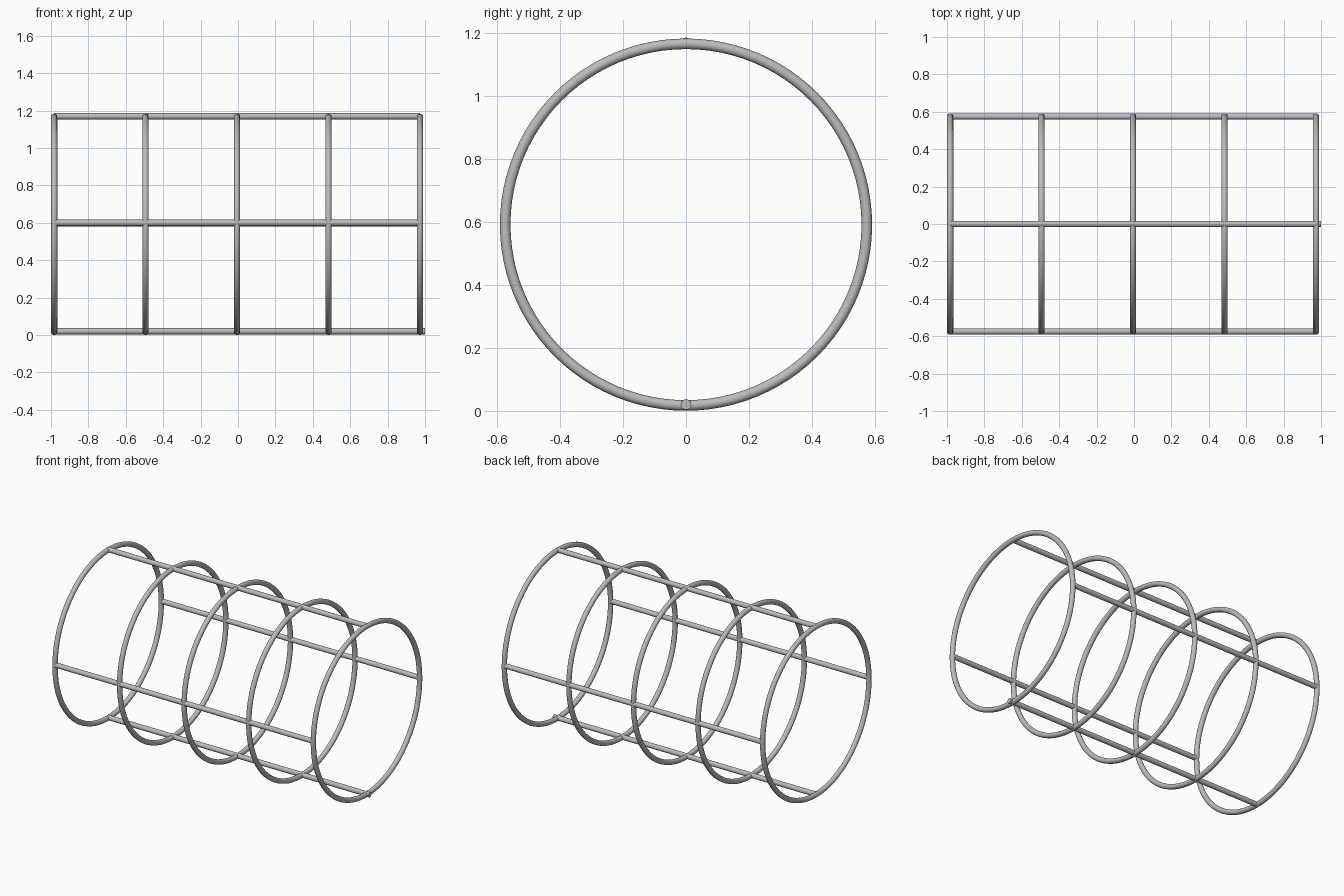
import bpy
import math

cube = bpy.data.objects.get("Cube")
if cube:
    bpy.data.objects.remove(cube, do_unlink=True)

TUBE = 0.0168            # tube radius of hoops and rods
RADIUS = 0.5747          # hoop centreline radius
MID_Z = RADIUS + TUBE
FIRST_X, SPACING, HOOPS = -0.983, 0.489, 5
LAST_X = FIRST_X + SPACING * (HOOPS - 1)

steel = bpy.data.materials.new("grey_steel")
steel.use_nodes = True
colour = (0.5, 0.5, 0.5, 1)
steel.diffuse_color = colour
steel.node_tree.nodes["Principled BSDF"].inputs["Base Color"].default_value = colour


def finish(name):
    obj = bpy.context.object
    obj.name = name
    obj.data.materials.append(steel)
    bpy.ops.object.shade_smooth_by_angle(angle=math.radians(40))


def hoop(name, x):
    bpy.ops.mesh.primitive_torus_add(
        major_radius=RADIUS, minor_radius=TUBE, major_segments=96, minor_segments=16,
        location=(x, 0, MID_Z), rotation=(0, math.pi / 2, 0))
    finish(name)


def rod(name, y, z, end_x):
    bpy.ops.mesh.primitive_cylinder_add(
        vertices=24, radius=TUBE, depth=end_x - FIRST_X,
        location=((FIRST_X + end_x) / 2, y, z), rotation=(0, math.pi / 2, 0))
    finish(name)


# Hoops evenly spaced along the frame
for i in range(HOOPS):
    hoop(f"hoop_{i + 1}", FIRST_X + SPACING * i)

# Lengthwise rods; the bottom one pokes out past the last hoop
rod("top_rod", 0, MID_Z + RADIUS + 0.003, LAST_X)
rod("front_rod", -RADIUS, MID_Z + 0.008, LAST_X)
rod("back_rod", RADIUS, MID_Z + 0.005, LAST_X)
rod("bottom_rod", 0, MID_Z - RADIUS + 0.003, 1.0)
